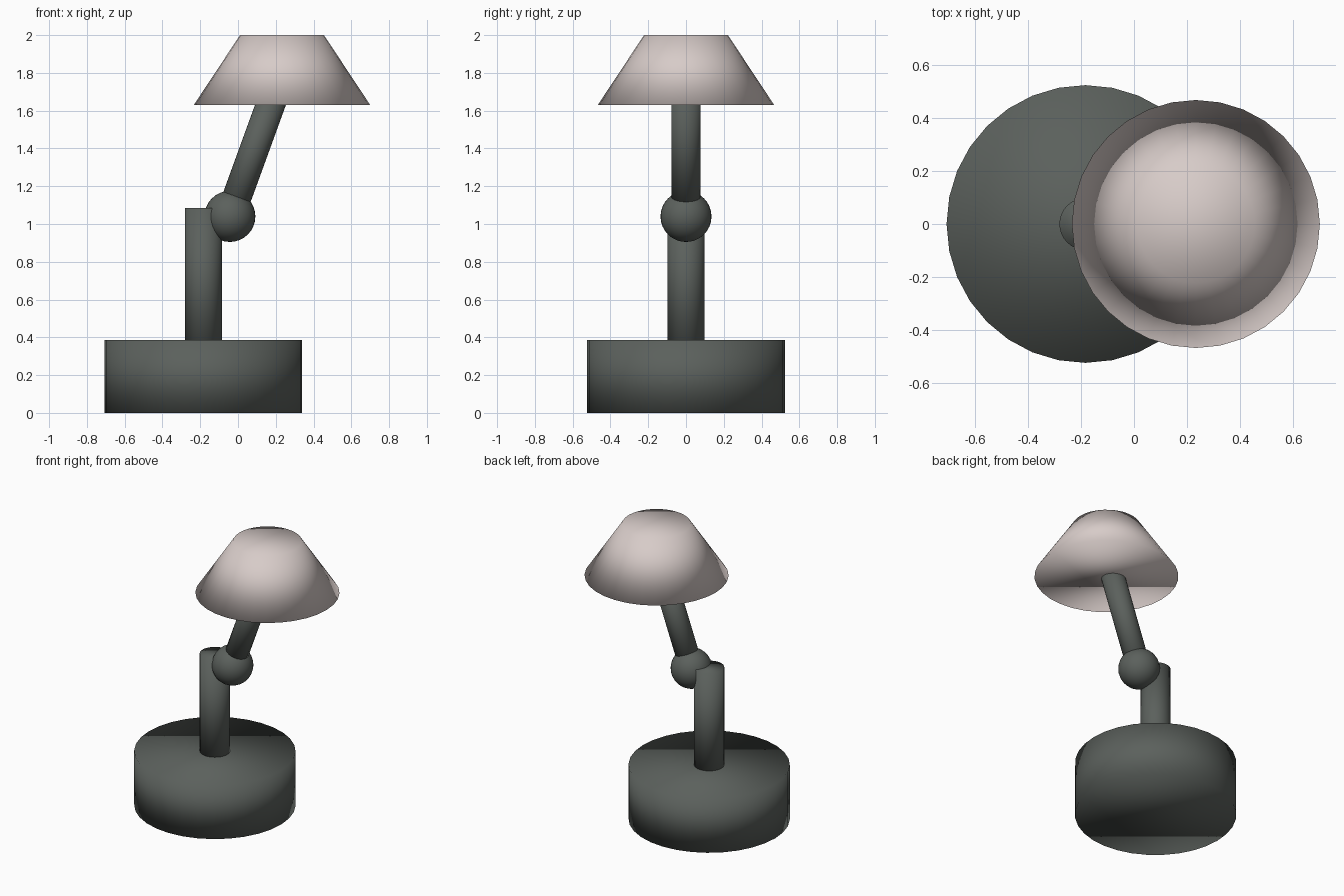
import bpy
import bmesh
from math import radians, cos, sin
from mathutils import Matrix, Vector

cube = bpy.data.objects.get("Cube")
if cube:
    bpy.data.objects.remove(cube, do_unlink=True)


def make_material(name, rgb):
    mat = bpy.data.materials.new(name)
    mat.use_nodes = True
    mat.diffuse_color = (*rgb, 1)
    mat.node_tree.nodes["Principled BSDF"].inputs["Base Color"].default_value = (*rgb, 1)
    return mat


def add_object(name, bm, mat):
    mesh = bpy.data.meshes.new(name)
    bm.to_mesh(mesh)
    bm.free()
    mesh.shade_smooth()  # fully soft shading, caps included
    mesh.materials.append(mat)
    obj = bpy.data.objects.new(name, mesh)
    bpy.context.collection.objects.link(obj)
    return obj


def add_cone(name, start, end, r_start, r_end, mat):
    """Closed 32-sided cylinder or frustum between two points."""
    start, end = Vector(start), Vector(end)
    axis = end - start
    turn = Matrix.Rotation(axis.xz.angle_signed(Vector((0, 1))) * -1, 4, "Y")
    bm = bmesh.new()
    bmesh.ops.create_cone(bm, cap_ends=True, segments=32, radius1=r_start,
                          radius2=r_end, depth=axis.length,
                          matrix=Matrix.Translation((start + end) / 2) @ turn)
    # Make sure the tilt follows the axis, whatever the sign convention
    top = max((f for f in bm.faces if len(f.verts) > 4),
              key=lambda f: f.calc_center_median().z)
    if (top.calc_center_median() - end).length > 0.01:
        bmesh.ops.rotate(bm, verts=bm.verts, cent=(start + end) / 2,
                         matrix=(turn.inverted() @ turn.inverted()).to_3x3())
    return add_object(name, bm, mat)


metal = make_material("dark grey metal", (0.105, 0.118, 0.108))
cream = make_material("pale pink shade", (0.68, 0.60, 0.58))

post_x, shade_x = -0.183, 0.233
joint = Vector((-0.043, 0, 1.04))
tilt = radians(20)

# Heavy round base and upright post
add_cone("base", (post_x, 0, 0), (post_x, 0, 0.387), 0.523, 0.523, metal)
add_cone("lower_post", (post_x, 0, 0.3), (post_x, 0, 1.085), 0.098, 0.098, metal)

# Ball joint
ball = bmesh.new()
bmesh.ops.create_uvsphere(ball, u_segments=32, v_segments=16, radius=0.135,
                          matrix=Matrix.Translation(joint))
add_object("ball_joint", ball, metal)

# Tilted arm from the joint into the shade
arm_end = joint + 0.75 * Vector((sin(tilt), 0, cos(tilt)))
add_cone("upper_arm", joint, arm_end, 0.077, 0.077, metal)

# Closed conical shade
add_cone("lamp_shade", (shade_x, 0, 1.63), (shade_x, 0, 2), 0.467, 0.222, cream)
